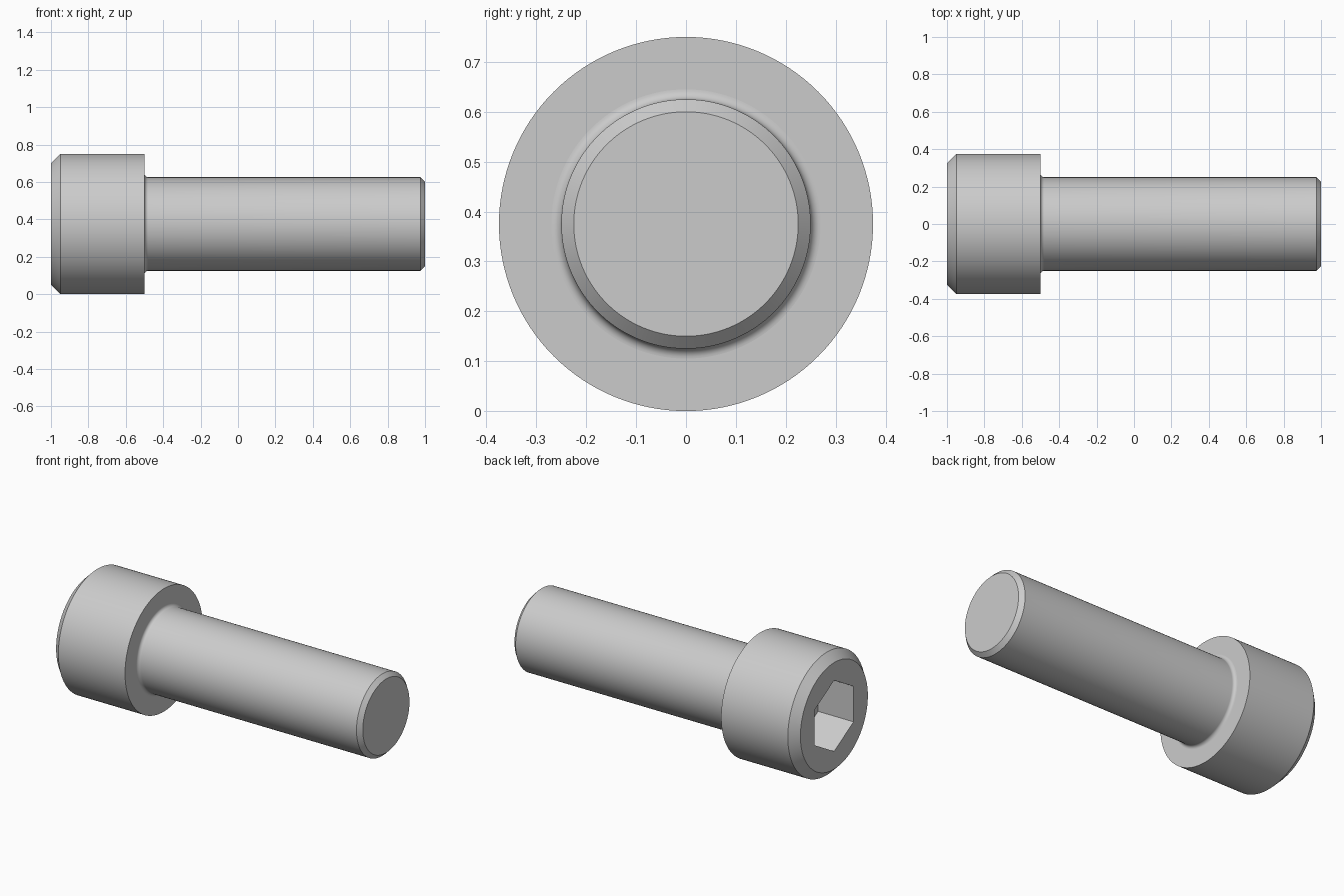
import bpy
import bmesh
from math import pi, sin, cos, radians
from mathutils import Vector

default = bpy.data.objects.get("Cube")
if default:
    bpy.data.objects.remove(default, do_unlink=True)

HEAD_R, SHANK_R = 0.375, 0.25
HEAD_CHAMFER, TIP_CHAMFER, FILLET = 0.05, 0.025, 0.02
SOCKET_R = 0.1875 / cos(pi / 6)
SOCKET_DEPTH = 0.24
SEAT = -0.5
AXIS = Vector((0, 0, HEAD_R))

steel = bpy.data.materials.new("steel_grey")
steel.use_nodes = True
grey = (0.6, 0.6, 0.6, 1)
steel.diffuse_color = grey
steel.node_tree.nodes["Principled BSDF"].inputs["Base Color"].default_value = grey


def lathe(name, profile, steps):
    """Revolve (x, radius) points around the long axis; the ends lie on the axis."""
    bm = bmesh.new()
    verts = [bm.verts.new(AXIS + Vector((x, 0, r))) for x, r in profile]
    edges = [bm.edges.new(pair) for pair in zip(verts, verts[1:])]
    bmesh.ops.spin(bm, geom=verts + edges, cent=AXIS, axis=(1, 0, 0),
                   angle=2 * pi, steps=steps)
    bmesh.ops.remove_doubles(bm, verts=bm.verts, dist=1e-5)
    # Merge the fans at both ends into single flat faces
    hubs = [v for v in bm.verts if (v.co - AXIS).yz.length < 1e-4]
    bmesh.ops.dissolve_verts(bm, verts=hubs)
    bmesh.ops.recalc_face_normals(bm, faces=bm.faces)
    mesh = bpy.data.meshes.new(name)
    bm.to_mesh(mesh)
    bm.free()
    obj = bpy.data.objects.new(name, mesh)
    bpy.context.collection.objects.link(obj)
    mesh.materials.append(steel)
    return obj


# Head, neck fillet and shank as one turned body
neck = [(SEAT + FILLET * (1 - cos(a)), SHANK_R + FILLET * (1 - sin(a)))
        for a in (i * pi / 16 for i in range(9))]
body = lathe("socket_head_bolt", [
    (-1, 0), (-1, HEAD_R - HEAD_CHAMFER), (-1 + HEAD_CHAMFER, HEAD_R),
    (SEAT, HEAD_R), *neck,
    (1 - TIP_CHAMFER, SHANK_R), (1, SHANK_R - TIP_CHAMFER), (1, 0)], 128)

# Hexagonal socket cut into the head
cutter = lathe("socket_cutter", [
    (-1.1, 0), (-1.1, SOCKET_R),
    (-1 + SOCKET_DEPTH, SOCKET_R), (-1 + SOCKET_DEPTH, 0)], 6)
cutter.hide_render = True
cut = body.modifiers.new("hex_socket", "BOOLEAN")
cut.operation = "DIFFERENCE"
cut.solver = "EXACT"
cut.object = cutter

bpy.ops.object.select_all(action="DESELECT")
body.select_set(True)
bpy.context.view_layer.objects.active = body
bpy.ops.object.modifier_apply(modifier=cut.name)
bpy.data.objects.remove(cutter, do_unlink=True)

# Smooth round surfaces, flat end faces
bpy.ops.object.shade_smooth_by_angle(angle=radians(30))
for face in body.data.polygons:
    if abs(face.normal.x) > 0.999:
        face.use_smooth = False
